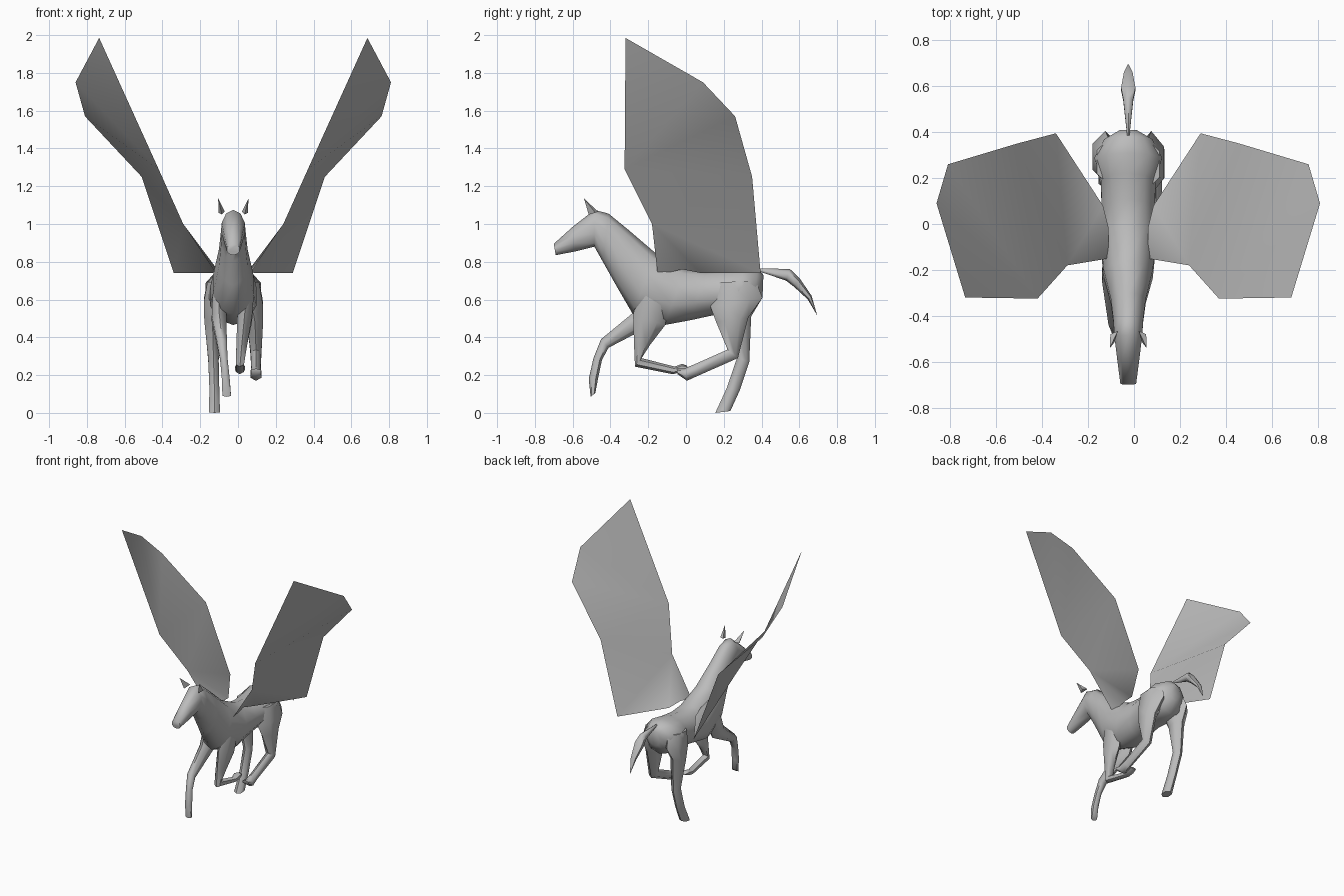
import bpy, bmesh, math
from mathutils import Vector

AXIS = -0.025  # x of the body's middle plane
grey = bpy.data.materials.new("plain_grey")
grey.diffuse_color = (0.5, 0.5, 0.5, 1)


def make(name, verts, faces, angle=60, closed=True):
    bm = bmesh.new()
    vs = [bm.verts.new((v[0] + AXIS, v[1], v[2])) for v in verts]
    for f in faces:
        bm.faces.new([vs[i] for i in f])
    if closed:
        bmesh.ops.recalc_face_normals(bm, faces=bm.faces)
    me = bpy.data.meshes.new(name)
    bm.to_mesh(me)
    bm.free()
    me.materials.append(grey)
    ob = bpy.data.objects.new(name, me)
    bpy.context.collection.objects.link(ob)
    bpy.ops.object.select_all(action='DESELECT')
    ob.select_set(True)
    bpy.context.view_layer.objects.active = ob
    bpy.ops.object.shade_smooth_by_angle(angle=math.radians(angle))
    return ob


def loft(name, sections, n):
    """Each section: one edge point (y, z), the opposite point (y, z), centre x, half width."""
    verts, faces = [], []
    for (y1, z1), (y2, z2), x, w in sections:
        mid = Vector((x, (y1 + y2) / 2, (z1 + z2) / 2))
        half = Vector((0, (y1 - y2) / 2, (z1 - z2) / 2))
        for k in range(n):
            a = 2 * math.pi * k / n
            verts.append(mid + half * math.cos(a) + Vector((w * math.sin(a), 0, 0)))
    for s in range(len(sections) - 1):
        for k in range(n):
            j = (k + 1) % n
            faces.append((s * n + k, s * n + j, s * n + n + j, s * n + n + k))
    faces.append(tuple(range(n)))
    faces.append(tuple(range((len(sections) - 1) * n, len(sections) * n)))
    return make(name, verts, faces)


# Head, neck and trunk in one skin, from muzzle to rump
loft("body", [
    ((-.70, .895), (-.69, .835), 0, .036),
    ((-.60, .985), (-.585, .855), 0, .05),
    ((-.485, 1.075), (-.485, .88), 0, .064),
    ((-.41, 1.055), (-.44, .80), 0, .068),
    ((-.30, .965), (-.37, .675), 0, .08),
    ((-.16, .845), (-.28, .52), 0, .112),
    ((0, .765), (-.115, .465), 0, .13),
    ((.11, .755), (.02, .49), 0, .122),
    ((.22, .765), (.135, .515), 0, .125),
    ((.31, .775), (.25, .52), 0, .155),
    ((.38, .765), (.35, .53), 0, .11),
    ((.41, .73), (.405, .61), 0, .04),
], 10)

# Hind legs: left reaches the ground, right is folded forward
loft("hind_leg_left", [
    ((.17, .69), (.37, .70), -.085, .06),
    ((.18, .58), (.405, .61), -.10, .065),
    ((.225, .48), (.345, .51), -.11, .05),
    ((.27, .29), (.335, .27), -.105, .032),
    ((.215, .13), (.285, .12), -.10, .03),
    ((.155, 0), (.235, .01), -.10, .034),
], 6)
loft("hind_leg_right", [
    ((.15, .69), (.37, .70), .085, .06),
    ((.13, .56), (.405, .61), .10, .065),
    ((.16, .48), (.33, .505), .115, .05),
    ((.22, .335), (.275, .29), .12, .033),
    ((.04, .255), (.06, .195), .12, .028),
    ((-.01, .235), (.005, .17), .12, .034),
    ((-.05, .235), (-.045, .205), .12, .03),
], 6)

# Front legs: left reaches forward, right is folded back
loft("front_leg_left", [
    ((-.25, .64), (-.12, .60), -.075, .04),
    ((-.28, .53), (-.17, .47), -.075, .045),
    ((-.45, .39), (-.41, .345), -.06, .03),
    ((-.49, .29), (-.445, .28), -.05, .023),
    ((-.515, .18), (-.465, .185), -.04, .024),
    ((-.505, .085), (-.48, .105), -.035, .026),
], 6)
loft("front_leg_right", [
    ((-.25, .64), (-.09, .58), .07, .045),
    ((-.28, .52), (-.11, .465), .06, .045),
    ((-.275, .36), (-.19, .36), .045, .033),
    ((-.27, .245), (-.235, .29), .035, .025),
    ((-.07, .205), (-.06, .245), .035, .022),
    ((-.03, .215), (-.02, .26), .035, .03),
    ((.01, .235), (.005, .25), .035, .022),
], 6)

# Tail
loft("tail", [
    ((.385, .765), (.385, .75), 0, .006),
    ((.55, .762), (.53, .70), 0, .025),
    ((.60, .715), (.575, .665), 0, .036),
    ((.665, .62), (.645, .60), 0, .022),
    ((.695, .515), (.693, .518), 0, .002),
], 6)

# Wings and ears, mirrored over the body's middle plane
wing = [(.085, -.15, .73), (.085, -.02, .76), (.11, .08, .74), (.315, .395, .74),
        (.265, -.18, 1.0), (.485, .35, 1.25), (.395, -.325, 1.29),
        (.71, -.32, 1.985), (.835, .09, 1.75), (.785, .26, 1.57)]
wing_faces = [(0, 1, 4), (1, 2, 4), (2, 3, 4), (3, 5, 4), (4, 5, 6),
              (6, 5, 9), (6, 9, 8), (6, 8, 7)]
ear = [(.08, -.54, 1.135), (.06, -.515, 1.05), (.078, -.48, 1.06), (.045, -.465, 1.065)]
ear_faces = [(0, 1, 2), (0, 2, 3), (0, 3, 1), (1, 3, 2)]
for side, s in (("right", 1), ("left", -1)):
    def flip(pts):
        return [(s * x, y, z) for x, y, z in pts]

    def wind(fs):
        return [f[::s] for f in fs]
    make("wing_" + side, flip(wing), wind(wing_faces), closed=False)
    make("ear_" + side, flip(ear), wind(ear_faces), 20)
